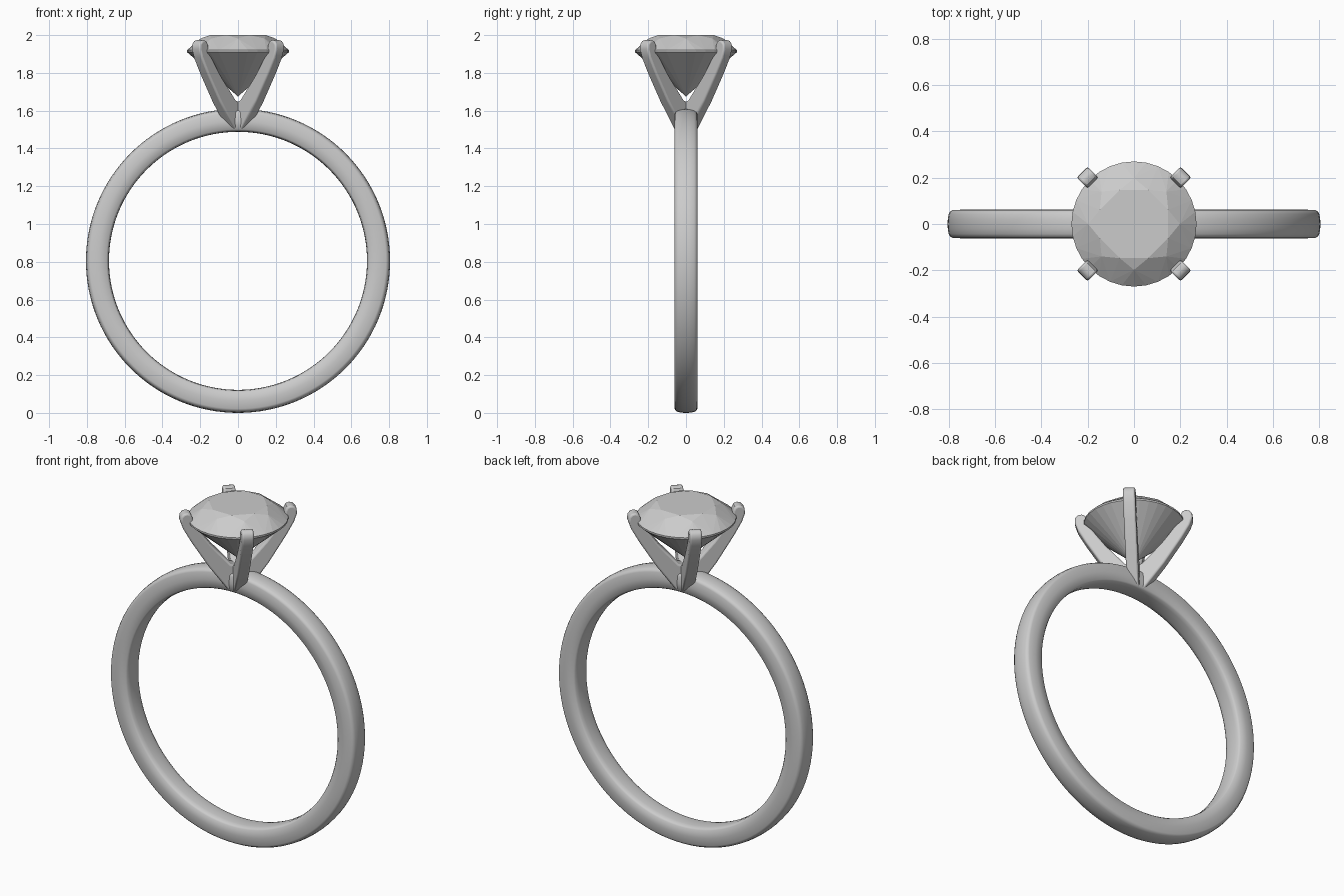
import bpy, bmesh
from math import pi, sin, cos, radians
from mathutils import Matrix, Vector

if "Cube" in bpy.data.objects:
    bpy.data.objects.remove(bpy.data.objects["Cube"])


def make_object(name, bm, smooth_angle=None):
    bmesh.ops.recalc_face_normals(bm, faces=bm.faces)
    mesh = bpy.data.meshes.new(name)
    bm.to_mesh(mesh)
    bm.free()
    ob = bpy.data.objects.new(name, mesh)
    bpy.context.collection.objects.link(ob)
    bpy.ops.object.select_all(action='DESELECT')
    ob.select_set(True)
    bpy.context.view_layer.objects.active = ob
    if smooth_angle:
        bpy.ops.object.shade_smooth_by_angle(angle=radians(smooth_angle))
    return ob


def circle(r, z, n, phase=0.0):
    return [(r * cos(2 * pi * i / n + phase), r * sin(2 * pi * i / n + phase), z)
            for i in range(n)]


# Band: softly domed cross-section (radius, y) swept round the finger hole
half = [(0.683, 0.0), (0.684, 0.03), (0.688, 0.05), (0.696, 0.06), (0.74, 0.062),
        (0.783, 0.06), (0.793, 0.055), (0.8, 0.043), (0.804, 0.02), (0.805, 0.0)]
section = half + [(r, -y) for r, y in half[-2:0:-1]]
bm = bmesh.new()
N = 128
rings = [[bm.verts.new((r * cos(2 * pi * i / N), y, 0.805 + r * sin(2 * pi * i / N)))
          for r, y in section] for i in range(N)]
for i in range(N):
    a, b = rings[i], rings[(i + 1) % N]
    for j in range(len(section)):
        k = (j + 1) % len(section)
        bm.faces.new((a[j], a[k], b[k], b[j]))
make_object("band", bm, 50)

# Gemstone: brilliant cut as the hull of table, crown, girdle and culet points
points = (circle(0.16, 2.0, 8, pi / 8) + circle(0.198, 1.982, 8)
          + circle(0.27, 1.92, 32) + circle(0.27, 1.91, 32) + [(0, 0, 1.675)])
bm = bmesh.new()
for p in points:
    bm.verts.new(p)
bmesh.ops.convex_hull(bm, input=bm.verts)
bmesh.ops.dissolve_limit(bm, angle_limit=radians(1), verts=bm.verts, edges=bm.edges)
make_object("gemstone", bm)

# Prongs: fin profile (radius, z), extruded and bevelled, one per diagonal
fin = [(0.0, 1.497), (0.055, 1.497), (0.165, 1.65), (0.258, 1.8), (0.302, 1.88),
       (0.317, 1.925), (0.315, 1.953), (0.3, 1.97), (0.28, 1.974), (0.262, 1.966),
       (0.252, 1.945), (0.248, 1.91), (0.15, 1.775), (0.045, 1.655), (0.0, 1.64)]
T = 0.033
for n in range(4):
    bm = bmesh.new()
    face = bm.faces.new([bm.verts.new((r, -T, z)) for r, z in fin])
    out = bmesh.ops.extrude_face_region(bm, geom=[face])
    moved = [v for v in out["geom"] if isinstance(v, bmesh.types.BMVert)]
    bmesh.ops.translate(bm, vec=Vector((0, 2 * T, 0)), verts=moved)
    bmesh.ops.rotate(bm, matrix=Matrix.Rotation(pi / 4 + n * pi / 2, 3, 'Z'),
                     verts=bm.verts)
    prong = make_object(f"prong_{n + 1}", bm, 40)
    bevel = prong.modifiers.new("soft_edges", 'BEVEL')
    bevel.width = 0.01
    bevel.segments = 3
    bevel.limit_method = 'ANGLE'
    bevel.angle_limit = radians(60)
    bpy.ops.object.modifier_apply(modifier="soft_edges")
    bpy.ops.object.shade_smooth_by_angle(angle=radians(40))
